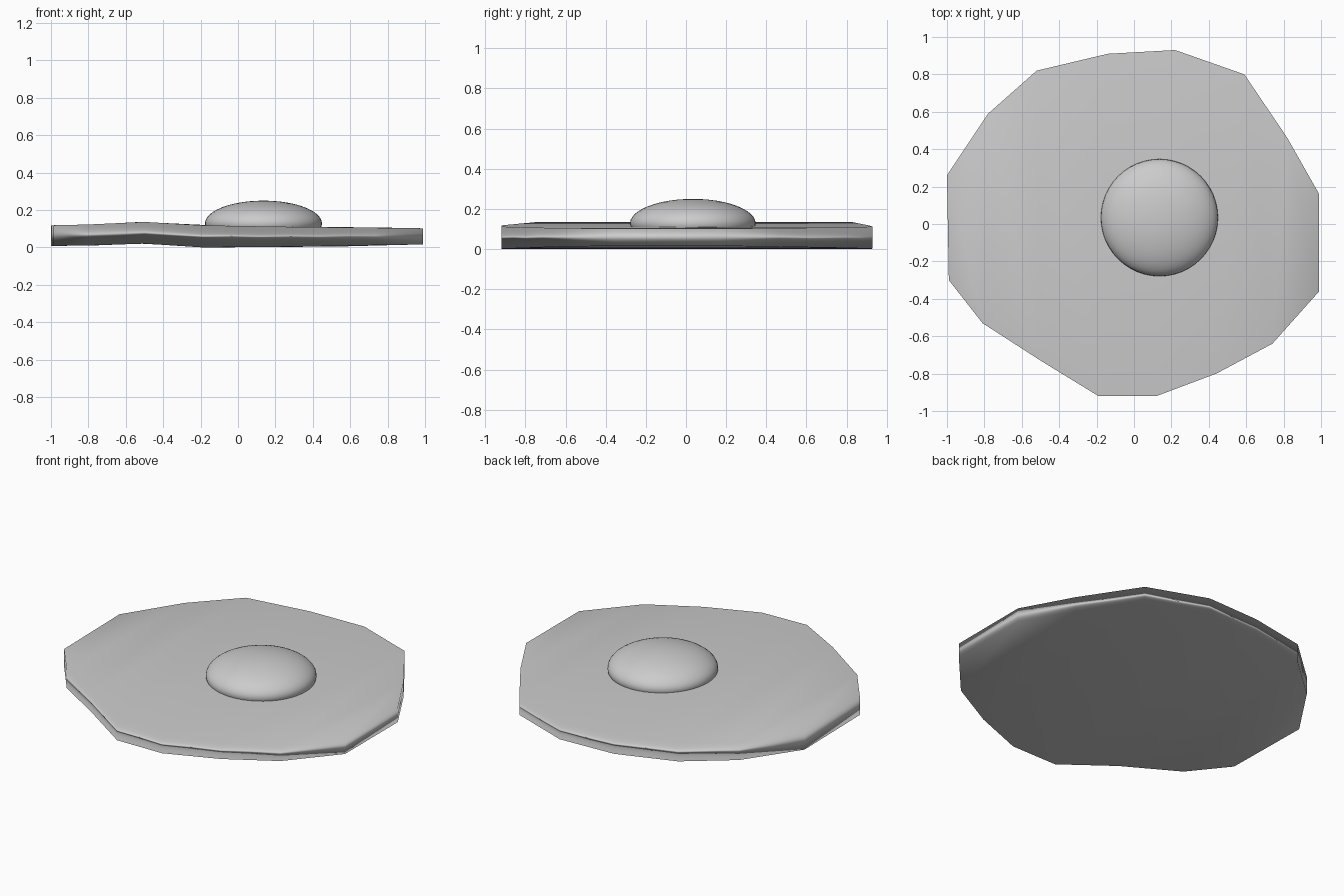
import bpy
import bmesh

default = bpy.data.objects.get("Cube")
if default:
    bpy.data.objects.remove(default, do_unlink=True)

# One plain grey
grey = bpy.data.materials.new("plain_grey")
grey.use_nodes = True
colour = (0.6, 0.6, 0.6, 1)
grey.diffuse_color = colour
grey.node_tree.nodes["Principled BSDF"].inputs["Base Color"].default_value = colour


def add_object(name, bm):
    bmesh.ops.recalc_face_normals(bm, faces=bm.faces)
    for face in bm.faces:
        face.smooth = True
    mesh = bpy.data.meshes.new(name)
    bm.to_mesh(mesh)
    bm.free()
    mesh.materials.append(grey)
    obj = bpy.data.objects.new(name, mesh)
    bpy.context.collection.objects.link(obj)
    return obj


# Egg white: irregular slab, back and front edges paired from left to right
back = [(-1, .26), (-.78, .59), (-.52, .82), (-.14, .91),
        (.22, .93), (.59, .80), (.82, .46), (.99, .16)]
front = [(-.99, -.30), (-.81, -.53), (-.50, -.73), (-.19, -.92),
         (.12, -.92), (.44, -.80), (.74, -.64), (.99, -.36)]
top = [.118, .122, .136, .118, .112, .108, .105, .102]
bottom = [.008, .01, .02, .0, .002, .006, .012, .016]

bm = bmesh.new()


def chain(points, heights):
    return [bm.verts.new((x, y, z)) for (x, y), z in zip(points, heights)]


# Corner chains in order around the slab's cross-section
chains = [chain(back, top), chain(front, top), chain(front, bottom), chain(back, bottom)]
for a, b in zip(chains, chains[1:] + chains[:1]):
    for i in range(len(a) - 1):
        bm.faces.new((a[i], a[i + 1], b[i + 1], b[i]))
for end in (0, -1):
    bm.faces.new([c[end] for c in chains])
white = add_object("egg_white", bm)

# Large flat faces dominate the soft shading of the rim
weighted = white.modifiers.new("soft_rim", 'WEIGHTED_NORMAL')
weighted.mode = 'FACE_AREA'
weighted.weight = 50

# Yolk: flattened ball sunk into the white
bm = bmesh.new()
bmesh.ops.create_uvsphere(bm, u_segments=48, v_segments=24, radius=1)
yolk = add_object("egg_yolk", bm)
yolk.scale = (.313, .313, .122)
yolk.location = (.136, .034, .128)
